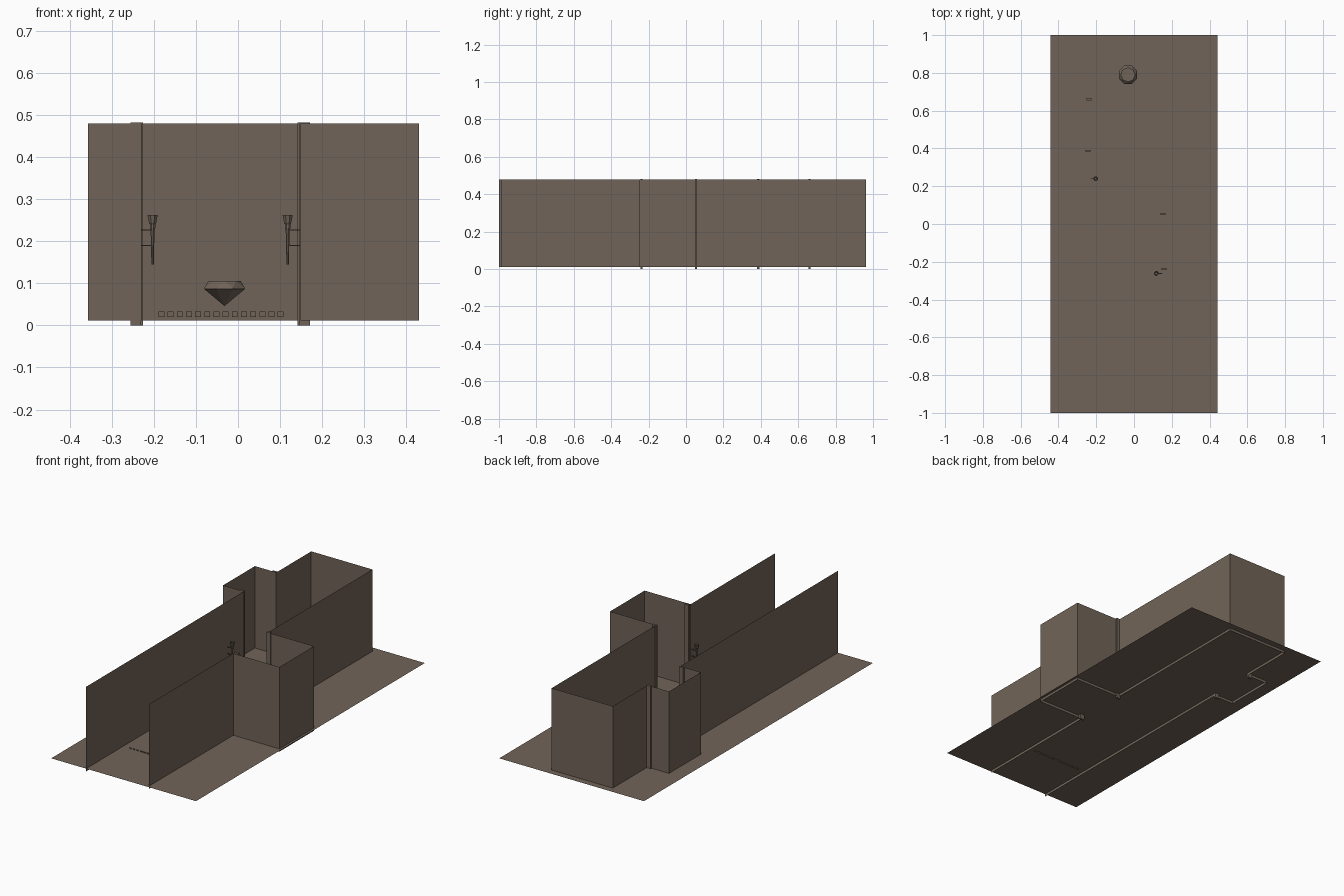
import bpy, bmesh, math

if "Cube" in bpy.data.objects:
    bpy.data.objects.remove(bpy.data.objects["Cube"])

stone = bpy.data.materials.new("brown_stone")
stone.diffuse_color = (0.165, 0.127, 0.098, 1)
stone.use_nodes = True
stone.node_tree.nodes["Principled BSDF"].inputs["Base Color"].default_value = stone.diffuse_color


def make(name, verts, faces):
    me = bpy.data.meshes.new(name)
    me.from_pydata(verts, [], faces)
    me.materials.append(stone)
    ob = bpy.data.objects.new(name, me)
    bpy.context.collection.objects.link(ob)
    return ob


def box(name, x0, x1, y0, y1, z0, z1):
    v = [(x, y, z) for z in (z0, z1) for x, y in ((x0, y0), (x1, y0), (x1, y1), (x0, y1))]
    f = [(3, 2, 1, 0), (4, 5, 6, 7)] + [(i, (i + 1) % 4, (i + 1) % 4 + 4, i + 4) for i in range(4)]
    return make(name, v, f)


def lathe(name, cx, cy, profile, n=8):
    v, f = [], []
    for r, z in profile:
        for i in range(n):
            a = 2 * math.pi * (i + 0.5) / n
            v.append((cx + r * math.cos(a), cy + r * math.sin(a), z))
    for k in range(len(profile) - 1):
        for i in range(n):
            j = (i + 1) % n
            f.append((k * n + i, k * n + j, (k + 1) * n + j, (k + 1) * n + i))
    f.append(tuple(reversed(range(n))))
    f.append(tuple(range(len(v) - n, len(v))))
    return make(name, v, f)


# Floor sheet, with the walls dipping slightly below it
FZ = 0.027
make("floor", [(-.443, -1, FZ), (.443, -1, FZ), (.443, 1, FZ), (-.443, 1, FZ)], [(0, 1, 2, 3)])

# Single-sheet corridor wall with an alcove on each side, open at the front
plan = [(.148, -.99), (.148, -.252), (.43, -.252), (.43, .05), (.148, .05), (.148, .963),
        (-.226, .963), (-.226, .658), (-.357, .658), (-.357, .38), (-.231, .38), (-.229, -1)]
n = len(plan)
make("corridor_walls",
     [(x, y, .012) for x, y in plan] + [(x, y, .48) for x, y in plan],
     [(i, i + 1, i + 1 + n, i + n) for i in range(n - 1)])

# Door posts at the alcove openings
for i, (x, y) in enumerate([(-.243, .386), (-.238, .66), (.154, .053), (.159, -.238)]):
    box(f"door_post_{i}", x - .0125, x + .0125, y - .006, y + .006, 0, .482)

# Wall torches: tapered handle, flared head and two bracket rods
for side, tx, ty, wx in (("left", -.203, .24, -.231), ("right", .118, -.262, .148)):
    lathe(f"{side}_torch", tx, ty, [(.003, .145), (.005, .224), (.007, .232), (.007, .24),
                                    (.009, .243), (.013, .262), (.010, .262), (.006, .246)])
    for z in (.19, .227):
        box(f"{side}_torch_rod", min(tx, wx), max(tx, wx), ty - .002, ty + .002, z - .0015, z + .0015)

# Eight-sided gem: point, girdle, crown facets and flat table
gx, gy = -.032, .79
ring = lambda r, z, o: [(gx + r * math.cos((i + o) * math.pi / 4),
                         gy + r * math.sin((i + o) * math.pi / 4), z) for i in range(8)]
v = [(gx, gy, .046)] + ring(.052, .086, .5) + ring(.052, .089, .5) + ring(.038, .106, 0)
f = [tuple(range(17, 25))]
for i in range(8):
    j = (i + 1) % 8
    f += [(0, 1 + j, 1 + i), (1 + i, 1 + j, 9 + j, 9 + i),
          (9 + i, 9 + j, 17 + j), (17 + i, 9 + i, 17 + j)]
make("gem", v, f)

# Row of small plain plates standing across the entrance floor
for i in range(14):
    x = -.189 + i * .0218
    make(f"threshold_plate_{i}", [(x, -.68, .02), (x + .014, -.68, .02),
                                  (x + .014, -.68, .033), (x, -.68, .033)], [(0, 1, 2, 3)])
